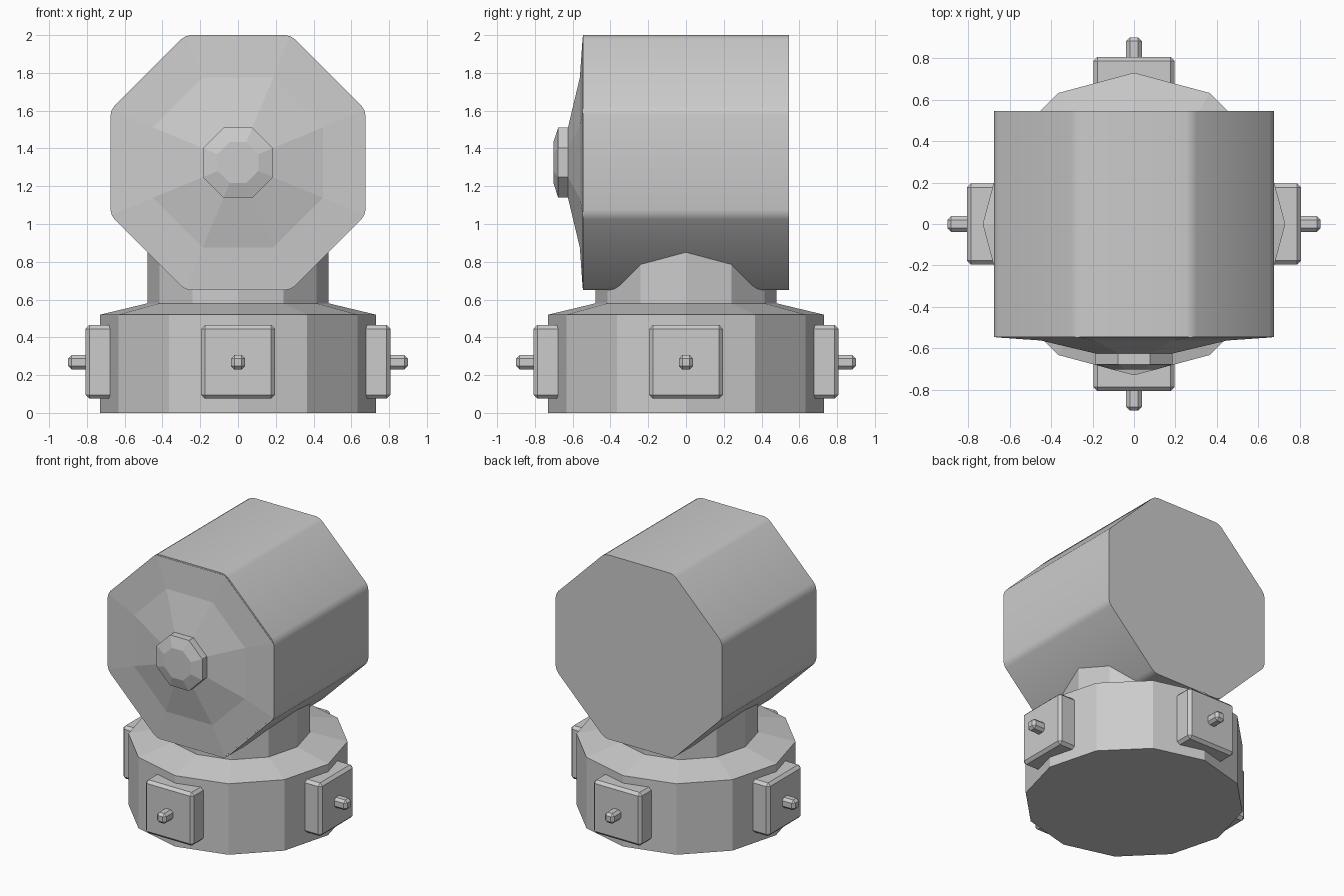
import bpy, bmesh
from math import pi, cos, sin, radians
from mathutils import Matrix

cube = bpy.data.objects.get("Cube")
if cube:
    bpy.data.objects.remove(cube, do_unlink=True)

grey = bpy.data.materials.new("light grey")
grey.use_nodes = True
color = (0.6, 0.6, 0.6, 1)
grey.diffuse_color = color
grey.node_tree.nodes["Principled BSDF"].inputs["Base Color"].default_value = color


def finish(name, bm, matrix=Matrix()):
    bmesh.ops.recalc_face_normals(bm, faces=bm.faces)
    bm.transform(matrix)
    mesh = bpy.data.meshes.new(name)
    bm.to_mesh(mesh)
    bm.free()
    mesh.materials.append(grey)
    ob = bpy.data.objects.new(name, mesh)
    bpy.context.collection.objects.link(ob)
    return ob


def loft(sides, rings, phase=0.0):
    """Closed solid from (radius, height) rings of a regular polygon."""
    bm = bmesh.new()
    loops = []
    for r, z in rings:
        angles = [phase + 2 * pi * i / sides for i in range(sides)]
        loops.append([bm.verts.new((r * cos(a), r * sin(a), z)) for a in angles])
    for low, high in zip(loops, loops[1:]):
        for i in range(sides):
            j = (i + 1) % sides
            bm.faces.new((low[i], low[j], high[j], high[i]))
    bm.faces.new(loops[0][::-1])
    bm.faces.new(loops[-1])
    return bm


def block(size, bevel):
    bm = bmesh.new()
    bmesh.ops.create_cube(bm, size=1, matrix=Matrix.Diagonal((*size, 1)))
    bmesh.ops.bevel(bm, geom=bm.edges[:], offset=bevel, segments=1, affect='EDGES')
    return bm


# Base with sloping shoulder, and the neck above it
finish("base", loft(12, [(0.73, 0), (0.73, 0.52), (0.48, 0.58)]))
finish("neck", loft(12, [(0.48, 0.5), (0.48, 1.0)]))

# Four side panels, each with a small peg
for side, turn in (("left", 0), ("back", 90), ("right", 180), ("front", 270)):
    spin = Matrix.Rotation(radians(turn), 4, 'Z')
    finish(side + "_panel", block((0.2, 0.39, 0.39), 0.02),
           spin @ Matrix.Translation((0.707, 0, 0.27)))
    finish(side + "_peg", block((0.2, 0.075, 0.075), 0.018),
           spin @ Matrix.Translation((0.8, 0, 0.268)))

# Octagonal head lying along y, with softened long edges
aim = Matrix.Translation((0, 0, 1.325)) @ Matrix.Rotation(pi / 2, 4, 'X')
flat = 1 / cos(pi / 8)
bm = loft(8, [(0.675 * flat, -0.545), (0.675 * flat, 0.545)], pi / 8)
long_edges = [e for e in bm.edges if abs(e.verts[0].co.z - e.verts[1].co.z) > 0.5]
bmesh.ops.bevel(bm, geom=long_edges, offset=0.03, segments=2, profile=0.5, affect='EDGES')
head = finish("head", bm, aim)
bpy.ops.object.select_all(action='DESELECT')
head.select_set(True)
bpy.context.view_layer.objects.active = head
bpy.ops.object.shade_smooth_by_angle(angle=radians(30))

# Faceted front cover and central hub
finish("front_cover", loft(8, [(0.665 * flat, 0.5), (0.665 * flat, 0.547),
                               (0.45 * flat, 0.562), (0.185 * flat, 0.625)], pi / 8), aim)
finish("front_hub", loft(8, [(0.185 * flat, 0.6), (0.185 * flat, 0.677),
                             (0.108 * flat, 0.702)], pi / 8), aim)
